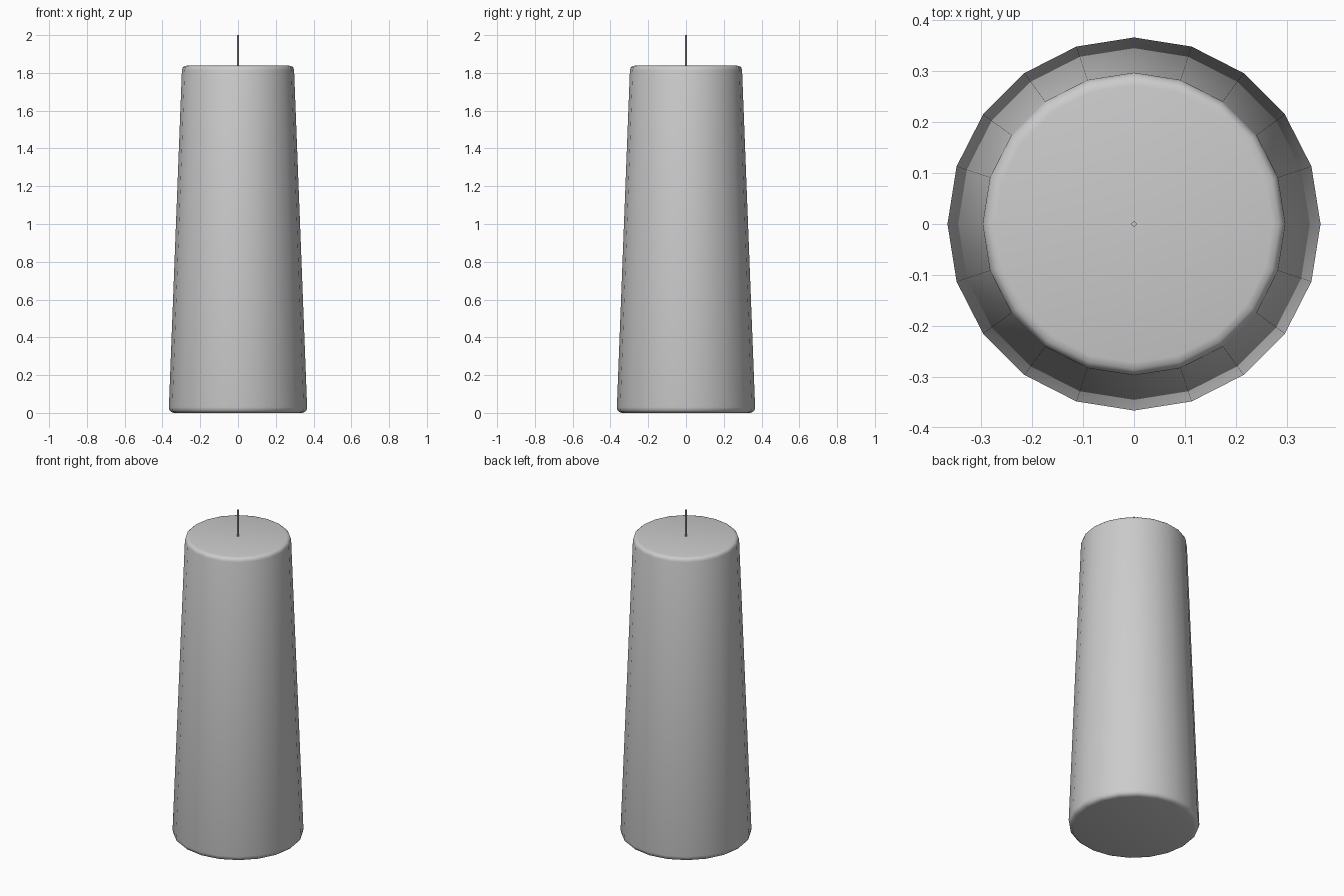
import bpy, bmesh
from math import cos, sin, pi

if "Cube" in bpy.data.objects:
    bpy.data.objects.remove(bpy.data.objects["Cube"])


def lathe(name, profile, sides):
    """Revolve (radius, z) points about z and cap both ends."""
    bm = bmesh.new()
    rings = [[bm.verts.new((r * cos(2 * pi * i / sides), r * sin(2 * pi * i / sides), z))
              for i in range(sides)] for r, z in profile]
    for a, b in zip(rings, rings[1:]):
        for i in range(sides):
            j = (i + 1) % sides
            bm.faces.new((a[i], a[j], b[j], b[i]))
    bm.faces.new(rings[0][::-1])
    bm.faces.new(rings[-1])
    mesh = bpy.data.meshes.new(name)
    bm.to_mesh(mesh)
    bm.free()
    obj = bpy.data.objects.new(name, mesh)
    bpy.context.collection.objects.link(obj)
    bpy.ops.object.select_all(action='DESELECT')
    obj.select_set(True)
    bpy.context.view_layer.objects.active = obj
    bpy.ops.object.shade_smooth_by_angle(angle=pi / 3)
    return obj


# Tapered wax body with rounded rims
lathe("candle_body", [(0.338, 0.0), (0.353, 0.004), (0.363, 0.014), (0.366, 0.03),
                      (0.297, 1.815), (0.293, 1.828), (0.285, 1.835), (0.272, 1.838)], 20)

# Thin wick
lathe("wick", [(0.005, 1.80), (0.005, 2.0)], 12)
